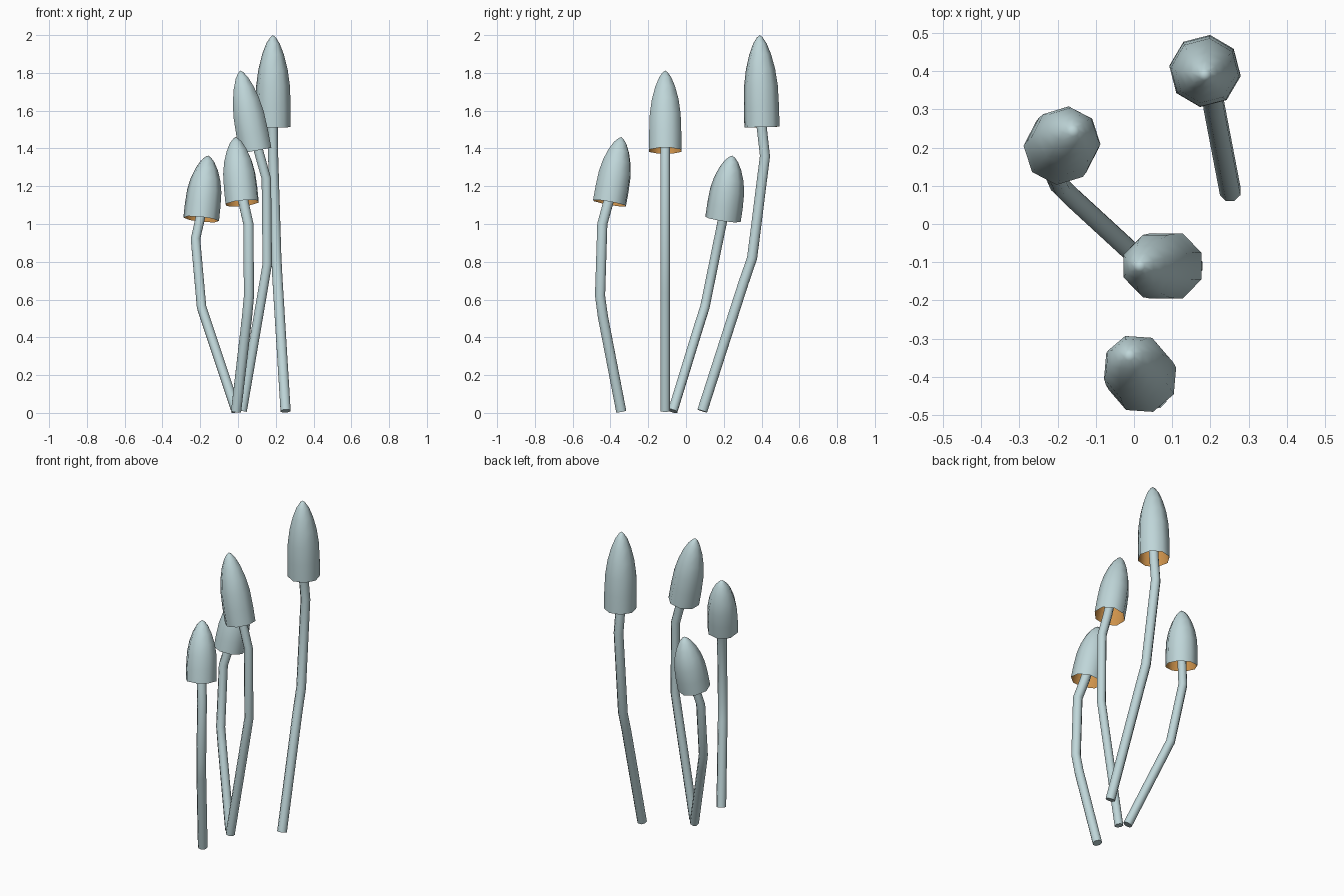
import bpy, bmesh, math
from mathutils import Vector, Matrix

if "Cube" in bpy.data.objects:
    bpy.data.objects.remove(bpy.data.objects["Cube"])

SIDES = 8


def material(name, rgb):
    m = bpy.data.materials.new(name)
    m.diffuse_color = (*rgb, 1)
    m.use_nodes = True
    m.node_tree.nodes["Principled BSDF"].inputs["Base Color"].default_value = m.diffuse_color
    return m


PALE = material("pale_blue_grey", (0.52, 0.67, 0.69))
ORANGE = material("gill_orange", (0.62, 0.29, 0.07))


def ring(bm, centre, axis, radius, phase=0.0):
    """Octagonal ring of vertices perpendicular to axis."""
    q = Vector((0, 0, 1)).rotation_difference(axis)
    pts = []
    for i in range(SIDES):
        a = phase + math.tau * i / SIDES
        pts.append(bm.verts.new(centre + q @ Vector((radius * math.cos(a), radius * math.sin(a), 0))))
    return pts


def bridge(bm, a, b, flip=False):
    for i in range(SIDES):
        j = (i + 1) % SIDES
        vs = (a[i], a[j], b[j], b[i])
        bm.faces.new(vs[::-1] if flip else vs).smooth = True


def finish(bm, name, mat):
    me = bpy.data.meshes.new(name)
    bm.to_mesh(me)
    bm.free()
    me.materials.append(mat)
    ob = bpy.data.objects.new(name, me)
    bpy.context.collection.objects.link(ob)
    return ob


def stem(name, path, radius):
    bm = bmesh.new()
    p = [Vector(v) for v in path]
    rings = []
    for i, c in enumerate(p):
        d = (p[min(i + 1, len(p) - 1)] - p[max(i - 1, 0)]).normalized()
        rings.append(ring(bm, c, d, radius, math.pi / 8))
    for a, b in zip(rings, rings[1:]):
        bridge(bm, a, b)
    for f in (bm.faces.new(rings[0][::-1]), bm.faces.new(rings[-1])):
        for e in f.edges:
            e.smooth = False
    finish(bm, name, PALE)


# bell profile: height fraction, radius fraction
PROFILE = [(0, 1), (0.22, 1.0), (0.45, 0.96), (0.63, 0.83), (0.79, 0.62), (0.91, 0.38), (0.975, 0.16)]


def bell(name, rim, tip, radius, phase, mat, inner=False):
    bm = bmesh.new()
    rim, tip = Vector(rim), Vector(tip)
    axis = (tip - rim).normalized()
    k = 0.965 if inner else 1.0
    top = rim + (tip - rim) * (0.98 if inner else 1.0)
    rings = [ring(bm, rim.lerp(top, t), axis, radius * r * (k if t > 0 else 0.99 if inner else 1), phase)
             for t, r in PROFILE]
    for a, b in zip(rings, rings[1:]):
        bridge(bm, a, b, inner)
    apex = bm.verts.new(top)
    last = rings[-1]
    for i in range(SIDES):
        vs = (last[i], last[(i + 1) % SIDES], apex)
        bm.faces.new(vs[::-1] if inner else vs).smooth = True
    finish(bm, name, mat)


# name, stem path, stem radius, cap rim centre, cap tip, cap radius, octagon phase
MUSHROOMS = [
    ("tall", [(0.252, 0.086, 0.01), (0.21, 0.305, 0.69), (0.203, 0.35, 0.82), (0.186, 0.418, 1.36),
              (0.184, 0.40, 1.52), (0.184, 0.395, 1.62)], 0.029,
     (0.186, 0.402, 1.513), (0.185, 0.39, 2.0), 0.094, 37),
    ("leaning", [(0.022, -0.11, 0.01), (0.13, -0.11, 0.64), (0.155, -0.11, 0.79), (0.15, -0.11, 1.24),
                 (0.108, -0.11, 1.39), (0.085, -0.11, 1.49)], 0.027,
     (0.093, -0.11, 1.388), (0.012, -0.11, 1.812), 0.092, 22.5),
    ("front", [(-0.01, -0.343, 0.008), (0.048, -0.44, 0.51), (0.058, -0.455, 0.62), (0.055, -0.443, 1.0),
               (0.028, -0.41, 1.12), (0.015, -0.39, 1.2)], 0.029,
     (0.022, -0.405, 1.11), (-0.013, -0.342, 1.46), 0.093, 18),
    ("short", [(-0.01, -0.07, 0.01), (-0.16, 0.068, 0.46), (-0.193, 0.1, 0.56), (-0.225, 0.173, 0.92),
               (-0.198, 0.198, 1.04), (-0.185, 0.213, 1.12)], 0.027,
     (-0.195, 0.196, 1.025), (-0.158, 0.245, 1.362), 0.095, 40),
]

for name, path, sr, rim, tip, cr, deg in MUSHROOMS:
    ph = math.radians(deg)
    stem(name + "_mushroom_stem", path, sr)
    bell(name + "_mushroom_cap", rim, tip, cr, ph, PALE)
    bell(name + "_mushroom_cap_lining", rim, tip, cr, ph, ORANGE, inner=True)
